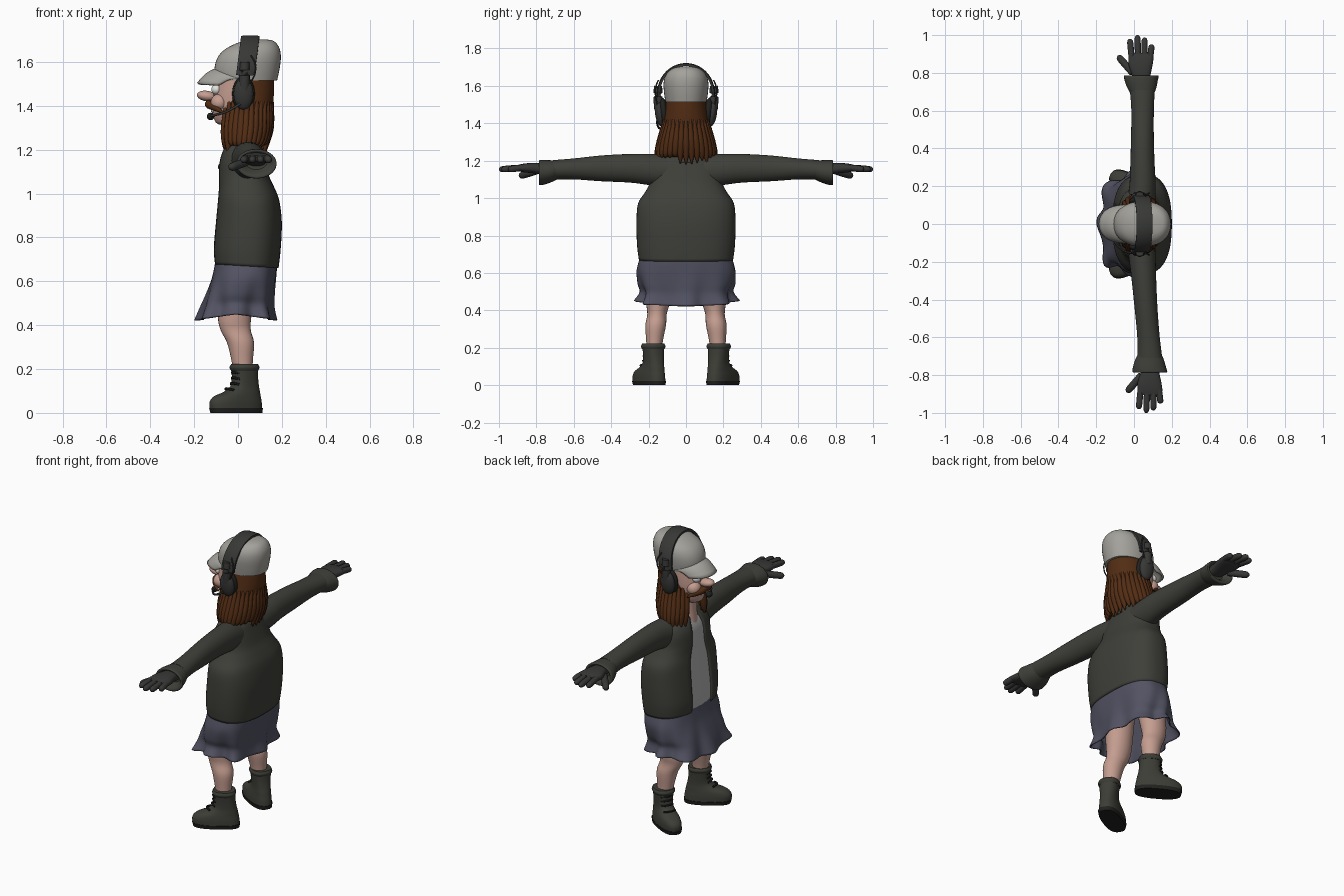
import bpy, bmesh, math, random
from mathutils import Vector, Matrix

random.seed(4)


def material(name, r, g, b):
    m = bpy.data.materials.new(name)
    m.diffuse_color = (r, g, b, 1)
    return m


JACKET = material("dark olive cloth", 0.050, 0.050, 0.042)
DARK = material("dark grey", 0.038, 0.040, 0.037)
BOOT = material("boot leather", 0.047, 0.047, 0.038)
SOLE = material("black rubber", 0.015, 0.015, 0.014)
SKIRT = material("slate blue cloth", 0.085, 0.085, 0.125)
SKIN = material("skin", 0.56, 0.34, 0.28)
HAIR = material("brown hair", 0.085, 0.026, 0.007)
CAP = material("warm grey cap", 0.37, 0.36, 0.33)
SHIRT = material("light grey shirt", 0.45, 0.45, 0.45)
WHITE = material("white", 0.75, 0.75, 0.72)


def finish(bm, name, mat, thick=0):
    bmesh.ops.recalc_face_normals(bm, faces=bm.faces)
    me = bpy.data.meshes.new(name)
    bm.to_mesh(me)
    bm.free()
    me.materials.append(mat)
    me.shade_smooth()
    me.set_sharp_from_angle(angle=math.radians(45))
    ob = bpy.data.objects.new(name, me)
    bpy.context.collection.objects.link(ob)
    if thick:
        s = ob.modifiers.new("thickness", 'SOLIDIFY')
        s.thickness = thick
        s.offset = -1
    return ob


def skin_rings(rings, name, mat, closed=True, caps=True, thick=0):
    """Bridge rings of points into a surface."""
    bm = bmesh.new()
    vs = [[bm.verts.new(p) for p in r] for r in rings]
    n = len(vs[0])
    for a, b in zip(vs, vs[1:]):
        for i in range(n if closed else n - 1):
            j = (i + 1) % n
            bm.faces.new((a[i], a[j], b[j], b[i]))
    if caps:
        bm.faces.new(vs[0])
        bm.faces.new(vs[-1])
    return finish(bm, name, mat, thick)


def smooth_rows(rows, steps=4):
    """Catmull-Rom interpolation between rows of numbers."""
    out = []
    for i in range(len(rows) - 1):
        p0, p1, p2, p3 = rows[max(i - 1, 0)], rows[i], rows[i + 1], rows[min(i + 2, len(rows) - 1)]
        for k in range(steps):
            t = k / steps
            out.append([b + 0.5 * t * (c - a + t * (2 * a - 5 * b + 4 * c - d + t * (3 * (b - c) + d - a)))
                        for a, b, c, d in zip(p0, p1, p2, p3)])
    return out + [list(rows[-1])]


def loft(name, rows, mat, axis='z', power=2.0, gap=None, n=40, caps=True, thick=0, steps=4):
    """rows: (position, x min, x max, cross min, cross max); gap opens the -x side."""
    rows = smooth_rows(rows, steps)
    rings = []
    for k, (t, x0, x1, c0, c1) in enumerate(rows):
        g = 0 if gap is None else gap[0] + (gap[1] - gap[0]) * k / (len(rows) - 1)
        ring = []
        for i in range(n):
            a = 2 * math.pi * i / n if gap is None else g + (2 * math.pi - 2 * g) * i / (n - 1)
            c, s = math.cos(a), math.sin(a)
            x = (x0 + x1) / 2 - (x1 - x0) / 2 * math.copysign(abs(c) ** (2 / power), c)
            y = (c0 + c1) / 2 + (c1 - c0) / 2 * math.copysign(abs(s) ** (2 / power), s)
            ring.append((x, y, t) if axis == 'z' else (x, t, y))
        rings.append(ring)
    return skin_rings(rings, name, mat, gap is None, caps and gap is None, thick)


def tube(name, pts, radii, mat, n=10):
    rows = smooth_rows([(*p, r) for p, r in zip(pts, radii)], 3)
    rings = []
    for i, row in enumerate(rows):
        d = Vector(rows[min(i + 1, len(rows) - 1)][:3]) - Vector(rows[max(i - 1, 0)][:3])
        q = d.to_track_quat('Z', 'X')
        rings.append([Vector(row[:3]) + q @ Vector((math.cos(6.28319 * k / n), math.sin(6.28319 * k / n), 0)) * row[3]
                      for k in range(n)])
    return skin_rings(rings, name, mat)


def ball(name, loc, size, mat, rot=(0, 0, 0)):
    bm = bmesh.new()
    bmesh.ops.create_uvsphere(bm, u_segments=24, v_segments=14, radius=1)
    ob = finish(bm, name, mat)
    ob.location, ob.scale, ob.rotation_euler = loc, size, rot
    return ob


# Torso: shirt inside an open jacket
torso = [(0.67, -0.11, 0.185, 0.252), (0.75, -0.115, 0.195, 0.262), (0.87, -0.105, 0.20, 0.265),
         (0.97, -0.095, 0.188, 0.257), (1.03, -0.09, 0.165, 0.22), (1.08, -0.09, 0.142, 0.195),
         (1.15, -0.085, 0.122, 0.185), (1.20, -0.068, 0.108, 0.16), (1.235, -0.045, 0.09, 0.10),
         (1.25, -0.035, 0.08, 0.065)]
jacket = loft("jacket", [(z, a, b, -w, w) for z, a, b, w in torso], JACKET,
              power=2.5, gap=(0.29, 0.2), n=56, thick=0.012)
for v in jacket.data.vertices:
    if v.co.z < 0.75:
        v.co.z -= 0.06 * (v.co.x - 0.03) * (0.75 - v.co.z) / 0.08
loft("shirt", [(z, a + 0.008, b - 0.02, -w + 0.018, w - 0.018) for z, a, b, w in torso], SHIRT, power=2.5)
loft("collar", [(1.19, -0.055, 0.115, -0.11, 0.11), (1.23, -0.045, 0.105, -0.09, 0.09),
                (1.265, -0.05, 0.105, -0.085, 0.085)], JACKET, gap=(0.5, 0.7), thick=0.012)

# Skirt with a ruffled hem
skirt = loft("skirt", [(0.72, -0.10, 0.175, -0.235, 0.235), (0.67, -0.107, 0.178, -0.25, 0.25),
                       (0.61, -0.12, 0.172, -0.263, 0.263), (0.54, -0.145, 0.163, -0.255, 0.255),
                       (0.49, -0.165, 0.158, -0.24, 0.24), (0.435, -0.185, 0.165, -0.262, 0.262)],
             SKIRT, power=2.6, n=96, caps=False, thick=0.006)
for v in skirt.data.vertices:
    f = max(0, (0.68 - v.co.z) / 0.245)
    a = math.atan2(v.co.y / 0.25, (v.co.x + 0.01) / 0.175)
    k = 1 + 0.085 * f * f * math.cos(8 * a) + 0.02 * f * math.sin(13 * a)
    v.co.x, v.co.y = (v.co.x + 0.01) * k - 0.01, v.co.y * k
    v.co.z -= f ** 3 * (0.03 * abs(math.cos(a)) - 0.018)

for s, side in ((1, "right"), (-1, "left")):
    # Arms: the left one sits a little further back
    def shift(t):
        return 0 if s > 0 else 0.047 * max(0, min(1, (t - 0.2) / 0.6))

    def arm(name, rows, mat, **kw):
        return loft(side + name, [(s * t, a + shift(t), b + shift(t), c, d) for t, a, b, c, d in rows],
                    mat, axis='y', n=28, **kw)

    def finger(name, pts, r):
        radii = [r, r * 1.05, r * 0.95, r * 0.3]
        end = Vector(pts[-1])
        mid = [Vector(pts[0]).lerp(end, t) for t in (0, 0.5, 0.88, 1)]
        tube(side + name, [(p.x + shift(p.y), s * p.y, p.z) for p in mid], radii, DARK)

    arm("_sleeve", [(0.06, -0.045, 0.11, 1.05, 1.232), (0.2, -0.025, 0.115, 1.07, 1.236),
                    (0.3, -0.02, 0.11, 1.083, 1.236), (0.45, -0.016, 0.105, 1.09, 1.228),
                    (0.6, -0.014, 0.105, 1.10, 1.212), (0.71, -0.022, 0.11, 1.098, 1.203)], JACKET)
    arm("_cuff", [(0.69, -0.018, 0.106, 1.10, 1.20), (0.72, -0.035, 0.118, 1.085, 1.202),
                  (0.76, -0.05, 0.126, 1.072, 1.204), (0.785, -0.052, 0.13, 1.07, 1.202),
                  (0.782, -0.035, 0.112, 1.088, 1.19), (0.75, -0.01, 0.09, 1.11, 1.18)], JACKET)
    arm("_palm", [(0.74, 0.0, 0.085, 1.125, 1.18), (0.79, -0.012, 0.088, 1.13, 1.187),
                  (0.84, -0.028, 0.098, 1.135, 1.187), (0.88, -0.028, 0.103, 1.14, 1.182),
                  (0.905, -0.018, 0.098, 1.148, 1.175)], DARK, power=2.6)
    for name, x0, x1, tip in (("_index", -0.012, -0.022, 0.98), ("_middle", 0.022, 0.018, 1.0),
                              ("_ring", 0.055, 0.056, 0.987), ("_little", 0.085, 0.094, 0.95)):
        finger(name + "_finger", [(x0, 0.875, 1.163), (x1, tip, 1.153)], 0.0165)
    finger("_thumb", [(-0.008, 0.80, 1.145), (-0.085, 0.89, 1.118)], 0.019)

    # Legs
    loft(side + "_leg", [(z, a, b, s * m - w, s * m + w) for z, a, b, m, w in
                         ((0.18, -0.02, 0.065, 0.17, 0.04), (0.24, -0.03, 0.068, 0.168, 0.045),
                          (0.32, -0.05, 0.073, 0.162, 0.055), (0.38, -0.08, 0.058, 0.155, 0.052),
                          (0.45, -0.092, 0.062, 0.148, 0.064), (0.66, -0.09, 0.09, 0.125, 0.085))],
         SKIN, n=28)

    # Boots, toes turned out
    place = Matrix.Translation((0.03, s * 0.175, 0)) @ Matrix.Rotation(math.radians(-30 * s), 4, 'Z')
    parts = [
        loft(side + "_boot_sole", [(0, -0.172, 0.085, -0.056, 0.056), (0.022, -0.178, 0.088, -0.06, 0.06)],
             SOLE, power=2.6),
        loft(side + "_boot", [(0.018, -0.176, 0.086, -0.058, 0.058), (0.05, -0.177, 0.083, -0.058, 0.058),
                              (0.075, -0.155, 0.078, -0.055, 0.055), (0.095, -0.105, 0.074, -0.051, 0.051),
                              (0.12, -0.068, 0.068, -0.048, 0.048), (0.16, -0.058, 0.062, -0.05, 0.05),
                              (0.21, -0.06, 0.06, -0.055, 0.055)], BOOT, power=2.4),
        loft(side + "_boot_collar", [(0.192, -0.06, 0.06, -0.055, 0.055), (0.207, -0.067, 0.066, -0.061, 0.061),
                                     (0.222, -0.06, 0.06, -0.055, 0.055)], BOOT, power=2.4)]
    for k in range(4):
        z, x = 0.105 + 0.025 * k, (-0.097, -0.069, -0.063, -0.062)[k]
        parts.append(tube(f"{side}_lace_{k}", [(x + 0.02, -0.035, z), (x, 0, z + 0.006), (x + 0.02, 0.035, z)],
                          [0.006] * 3, SOLE, 6))
    for p in parts:
        p.matrix_world = place

    # Headset ear cups, yokes and wire loops
    ball(side + "_ear_pad", (0.025, s * 0.118, 1.455), (0.052, 0.026, 0.082), SOLE, (s * -0.12, 0, 0))
    ball(side + "_ear_cup", (0.025, s * 0.14, 1.455), (0.045, 0.026, 0.072), DARK, (s * -0.12, 0, 0))
    tube(side + "_yoke", [(0.03, s * 0.149, 1.60), (0.03, s * 0.15, 1.54), (0.028, s * 0.145, 1.47)],
         [0.022, 0.025, 0.025], DARK)
    tube(side + "_wire_loop", [(0.06, s * 0.148, 1.63), (0.08, s * 0.163, 1.59), (0.075, s * 0.162, 1.54),
                               (0.045, s * 0.15, 1.49)], [0.004] * 4, DARK, 6)

    # Face halves
    ball(side + "_eye", (-0.098, s * 0.038, 1.475), (0.024, 0.026, 0.024), WHITE)
    ball(side + "_cheek", (-0.085, s * 0.045, 1.415), (0.04, 0.042, 0.04), SKIN)
    tube(side + "_moustache", [(-0.132, 0, 1.41), (-0.128, s * 0.03, 1.405), (-0.10, s * 0.068, 1.39),
                               (-0.07, s * 0.09, 1.37)], [0.018, 0.02, 0.015, 0.003], HAIR)

# Head, nose, mouth and neck
loft("head", [(1.315, -0.085, -0.01, -0.035, 0.035), (1.33, -0.105, 0.04, -0.06, 0.06),
              (1.38, -0.118, 0.09, -0.085, 0.085), (1.44, -0.115, 0.13, -0.10, 0.10),
              (1.53, -0.10, 0.15, -0.105, 0.105)], SKIN)
loft("neck", [(1.18, -0.068, 0.06, -0.065, 0.065), (1.26, -0.062, 0.05, -0.055, 0.055),
              (1.36, -0.065, 0.05, -0.055, 0.055)], SKIN)
ball("nose", (-0.142, 0, 1.445), (0.046, 0.032, 0.024), SKIN, (0, 0.15, 0))
ball("mouth", (-0.111, 0, 1.378), (0.012, 0.03, 0.012), WHITE)

# Hair: a shell open at the face plus hanging locks
loft("hair", [(1.22, -0.07, 0.122, -0.15, 0.15), (1.28, -0.075, 0.138, -0.145, 0.145),
              (1.36, -0.075, 0.152, -0.13, 0.13), (1.44, -0.075, 0.163, -0.115, 0.115),
              (1.53, -0.08, 0.165, -0.104, 0.104)], HAIR, gap=(0.62, 0.8), n=48, thick=0.012)
for i in range(27):
    a = 0.62 + (2 * math.pi - 1.24) * i / 26
    c, y = -math.cos(a), math.sin(a)
    drop = random.uniform(1.175, 1.225)
    tube(f"hair_lock_{i}", [(0.04 + 0.115 * c, 0.115 * y, 1.42), (0.033 + 0.112 * c, 0.137 * y, 1.31),
                            (0.026 + 0.104 * c, 0.153 * y, 1.24), (0.022 + 0.10 * c, 0.158 * y, drop)],
         [0.008, 0.02, 0.017, 0.003], HAIR, 8)

# Cap with curved brim
loft("cap", [(1.515, -0.10, 0.178, -0.11, 0.11), (1.56, -0.108, 0.188, -0.117, 0.117),
             (1.61, -0.098, 0.195, -0.12, 0.12), (1.65, -0.07, 0.193, -0.112, 0.112),
             (1.68, -0.02, 0.18, -0.09, 0.09), (1.697, 0.03, 0.16, -0.06, 0.06),
             (1.703, 0.07, 0.13, -0.03, 0.03)], CAP, power=2.2)
brim = []
for k in range(7):
    v, row = k / 6, []
    for i in range(25):
        u = i / 12 - 1
        f = math.radians(80) * u
        inner = Vector((0.03 - 0.13 * math.cos(f), 0.112 * math.sin(f), 1.572 - 0.05 * u * u))
        outer = Vector((-0.045 - 0.142 * math.cos(f) ** 0.7, 0.1 * math.sin(f), 1.505 - 0.012 * u * u))
        p = inner.lerp(outer, v)
        p.z += 0.012 * math.sin(math.pi * v)
        row.append(p)
    brim.append(row)
skin_rings(brim, "cap_brim", CAP, closed=False, caps=False, thick=0.012)

# Headset band and microphone
band = []
for k in range(33):
    a = math.radians(-8 + 196 * k / 32)
    band.append([((0.036 + 0.02 * math.sin(a)) + w, r * math.cos(a), 1.562 + (r + 0.006) * math.sin(a))
                 for w, r in ((-0.042, 0.138), (-0.042, 0.15), (-0.03, 0.154),
                              (0.03, 0.154), (0.042, 0.15), (0.042, 0.138))])
skin_rings(band, "headset_band", DARK)
tube("microphone_boom", [(0.01, -0.155, 1.41), (-0.05, -0.145, 1.375), (-0.10, -0.10, 1.36), (-0.125, -0.055, 1.355)],
     [0.006] * 4, DARK, 8)
ball("microphone_foam", (-0.125, -0.045, 1.352), (0.017, 0.022, 0.017), SOLE)
